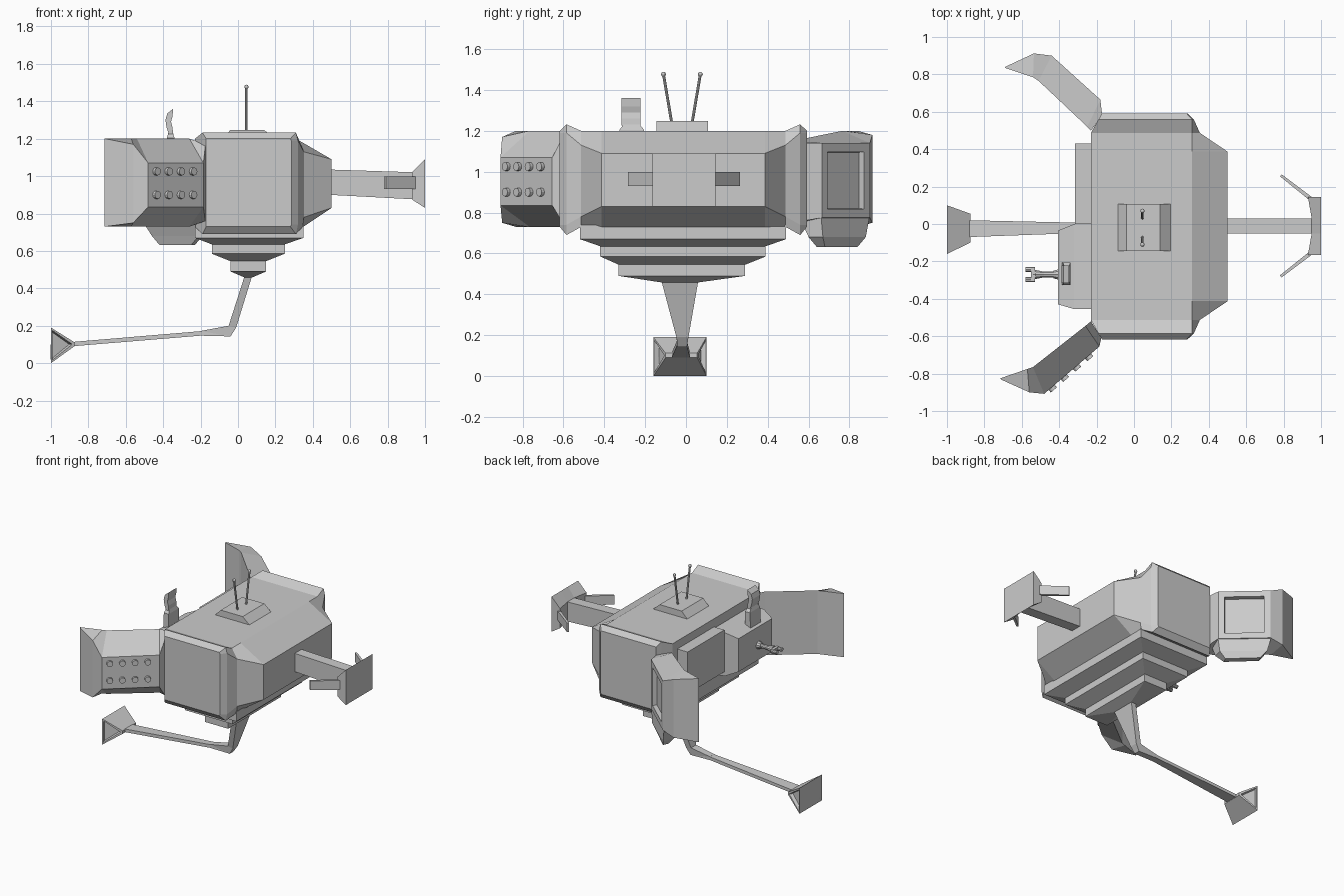
import bpy, bmesh, math
from mathutils import Vector


def loft(name, rings, recess=None):
    """Skin a list of equal-length point rings and cap both ends."""
    bm = bmesh.new()
    rows = [[bm.verts.new(p) for p in ring] for ring in rings]
    n = len(rows[0])
    for a, b in zip(rows, rows[1:]):
        for i in range(n):
            j = (i + 1) % n
            bm.faces.new((a[i], a[j], b[j], b[i]))
    bm.faces.new(rows[0])
    bm.faces.new(rows[-1])
    bmesh.ops.recalc_face_normals(bm, faces=bm.faces)
    if recess:  # sink a panel into the faces picked by the test
        test, thick, depth = recess
        faces = [f for f in bm.faces if test(f)]
        bmesh.ops.inset_individual(bm, faces=faces, thickness=thick, depth=0)
        bmesh.ops.inset_individual(bm, faces=faces, thickness=0.004, depth=-depth)
    mesh = bpy.data.meshes.new(name)
    bm.to_mesh(mesh)
    bm.free()
    ob = bpy.data.objects.new(name, mesh)
    bpy.context.collection.objects.link(ob)
    return ob


def rect_z(x0, x1, y0, y1, z):
    return [(x0, y0, z), (x1, y0, z), (x1, y1, z), (x0, y1, z)]


def rect_x(x, y0, y1, z0, z1):
    return [(x, y0, z0), (x, y1, z0), (x, y1, z1), (x, y0, z1)]


def rod(name, a, b, r, sides=10, r2=None):
    a, b = Vector(a), Vector(b)
    bpy.ops.mesh.primitive_cone_add(vertices=sides, radius1=r, radius2=r if r2 is None else r2,
                                    depth=(b - a).length, location=(a + b) / 2)
    ob = bpy.context.object
    ob.rotation_euler = (b - a).to_track_quat('Z', 'Y').to_euler()
    ob.name = name
    return ob


# Main hull: faceted section lofted front to back, with flared end collars
half = [  # distance from middle, x0, xt, x1, xb, z top, z upper, z lower, z bottom
    (0.605, -0.17, 0.28, 0.285, 0.28, 1.20, 1.19, 0.74, 0.73),
    (0.572, -0.19, 0.31, 0.32, 0.31, 1.232, 1.19, 0.74, 0.69),
    (0.50, -0.23, 0.31, 0.352, 0.347, 1.20, 1.13, 0.78, 0.73),
    (0.40, -0.23, 0.31, 0.50, 0.35, 1.20, 1.09, 0.83, 0.73)]


def hull_ring(s, side):
    d, x0, xt, x1, xb, zt, zu, zl, zb = s
    y = -0.013 + side * d
    return [(x, y, z) for x, z in
            ((x0, zt), (xt, zt), (x1, zu), (x1, zl), (xb, zb), (x0, zb))]


loft("hull", [hull_ring(s, -1) for s in half] + [hull_ring(s, 1) for s in reversed(half)])

# Stepped underside tapering to the leg
steps = [(-0.23, 0.35, -0.52, 0.49, 0.74), (-0.23, 0.35, -0.52, 0.49, 0.67),
         (-0.14, 0.25, -0.42, 0.39, 0.635), (-0.14, 0.25, -0.42, 0.39, 0.585),
         (-0.04, 0.15, -0.33, 0.29, 0.545), (-0.04, 0.15, -0.33, 0.29, 0.49),
         (0.035, 0.075, -0.12, 0.06, 0.458)]
# each tier overhangs the next: the slope ends on the next, smaller tier
loft("stepped_underside", [rect_z(*s) for s in steps])

# Bent leg and its foot
loft("leg", [rect_z(0.035, 0.075, -0.12, 0.06, 0.465),
             [(-0.05, -0.047, 0.20), (-0.01, -0.047, 0.19), (-0.01, 0.012, 0.19), (-0.05, 0.012, 0.20)],
             [(-0.20, -0.045, 0.172), (-0.04, -0.04, 0.143), (-0.04, 0.005, 0.143), (-0.20, 0.005, 0.172)],
             [(-0.20, -0.045, 0.171), (-0.20, -0.045, 0.147), (-0.20, 0.005, 0.147), (-0.20, 0.005, 0.171)],
             [(-0.89, -0.07, 0.113), (-0.89, -0.07, 0.09), (-0.89, 0.02, 0.09), (-0.89, 0.02, 0.113)]])
loft("foot", [rect_x(-1, -0.16, 0.10, 0, 0.19), rect_x(-0.875, -0.10, 0.055, 0.09, 0.112)],
     recess=(lambda f: abs(f.normal.y) > 0.7, 0.018, 0.025))

# Roof aerial base and two aerials
loft("aerial_base", [rect_z(-0.09, 0.20, -0.145, 0.108, 1.195), rect_z(-0.04, 0.14, -0.145, 0.108, 1.247)])
for side in (-1, 1):
    y0, y1 = -0.02 + side * 0.05, -0.02 + side * 0.09
    rod("aerial", (0.045, y0, 1.24), (0.045, y1, 1.475), 0.007, 8)
    bpy.ops.mesh.primitive_uv_sphere_add(segments=10, ring_count=6, radius=0.012,
                                         location=(0.045, y1, 1.477))
    bpy.context.object.name = "aerial_tip"

# Right arm, grip plate and fingers
loft("arm", [rect_x(0.49, -0.05, 0.03, 0.90, 1.035), rect_x(0.96, -0.05, 0.03, 0.875, 1.02)])
loft("arm_plate", [[(xl, y, 0.875), (1, y, 0.83), (1, y, 1.09), (xl, y, 1.02)]
                   for y, xl in ((-0.165, 0.93), (-0.05, 0.95), (0.03, 0.95), (0.145, 0.93))])
for side in (-1, 1):
    c = -0.01
    plan = [(0.78, 0.265), (0.79, 0.275), (0.95, 0.155), (0.935, 0.14)]
    loft("finger", [[(x, c + side * y, z) for x, y in plan] for z in (0.93, 0.998)])

# Two equipment boxes on the left side
loft("rear_side_box", [rect_x(-0.22, 0.0, 0.43, 0.83, 1.14), rect_x(-0.315, 0.0, 0.43, 0.83, 1.14)])
loft("front_side_box", [rect_x(-0.22, -0.455, 0.01, 0.79, 1.13), rect_x(-0.32, -0.455, 0.0, 0.80, 1.12),
                        rect_x(-0.405, -0.43, -0.035, 0.84, 1.085)])

# Nozzle on the front side box
ny, nz = -0.27, 0.95
rod("nozzle_base", (-0.39, ny, nz), (-0.43, ny, nz), 0.032, 10, 0.022)
rod("nozzle_stem", (-0.42, ny, nz), (-0.54, ny, nz), 0.016)
rod("nozzle_collar", (-0.48, ny, nz), (-0.53, ny, nz), 0.016, 10, 0.026)
loft("nozzle_bridge", [rect_x(-0.53, -0.305, -0.235, 0.935, 0.965), rect_x(-0.55, -0.305, -0.235, 0.935, 0.965)])
for side in (-1, 1):
    rod("nozzle_tip", (-0.53, ny + side * 0.028, nz), (-0.58, ny + side * 0.028, nz), 0.014)

# Curved scoop on a short post
loft("scoop_post", [rect_z(-0.385, -0.34, -0.325, -0.205, 1.09), rect_z(-0.38, -0.34, -0.325, -0.205, 1.205),
                    rect_z(-0.37, -0.35, -0.30, -0.235, 1.24)])
blade = [(-0.37, 1.225), (-0.382, 1.26), (-0.388, 1.30), (-0.378, 1.335), (-0.347, 1.36),
         (-0.35, 1.32), (-0.358, 1.29), (-0.35, 1.26), (-0.347, 1.225)]
loft("scoop", [[(x, y, z) for x, z in blade] for y in (-0.315, -0.222)])


# Side wings: inner edge plan, inner z range, outer edge plan, outer z range
def wing_ring(inner, zi, outer, zo):
    return [(*inner, zi[0]), (*inner, zi[1]), (*outer, zo[1]), (*outer, zo[0])]


tall = (0.73, 1.20)
panel = (0.835, 1.07)
loft("front_wing", [wing_ring((-0.23, -0.52), (0.74, 1.19), (-0.175, -0.61), (0.76, 1.16)),
                    wing_ring((-0.26, -0.545), tall, (-0.185, -0.655), panel),
                    wing_ring((-0.54, -0.765), tall, (-0.48, -0.908), panel),
                    wing_ring((-0.57, -0.775), tall, (-0.56, -0.90), (0.75, 1.17)),
                    wing_ring((-0.715, -0.825), tall, (-0.71, -0.832), tall)])
frame = (0.775, 1.14)
loft("rear_wing", [wing_ring((-0.23, 0.50), (0.75, 1.14), (-0.17, 0.58), (0.76, 1.14)),
                   wing_ring((-0.25, 0.52), (0.74, 1.15), (-0.18, 0.665), frame),
                   wing_ring((-0.51, 0.765), tall, (-0.44, 0.90), frame),
                   wing_ring((-0.54, 0.785), tall, (-0.535, 0.912), (0.75, 1.18)),
                   wing_ring((-0.69, 0.835), tall, (-0.685, 0.842), tall)],
     recess=(lambda f: f.normal.x > 0.5 and f.calc_area() > 0.1, 0.06, 0.03))
loft("rear_wing_keel", [[(-0.21, 0.55, 0.79), (-0.18, 0.66, 0.79), (-0.45, 0.90, 0.79), (-0.53, 0.79, 0.79)],
                        [(-0.21, 0.60, 0.68), (-0.19, 0.67, 0.68), (-0.43, 0.88, 0.68), (-0.46, 0.80, 0.68)],
                        [(-0.25, 0.64, 0.632), (-0.23, 0.68, 0.632), (-0.40, 0.84, 0.632), (-0.42, 0.80, 0.632)]])

# Studs on the front wing panel
p0, p1 = Vector((-0.185, -0.655, 0)), Vector((-0.48, -0.908, 0))
along = p1 - p0
out = Vector((-along.y, along.x, 0)).normalized()
for z in (0.9, 1.025):
    for x in (-0.44, -0.375, -0.31, -0.245):
        p = p0 + along * ((x - p0.x) / along.x) + Vector((0, 0, z))
        rod("stud", p - out * 0.01, p + out * 0.018, 0.021, 12)
